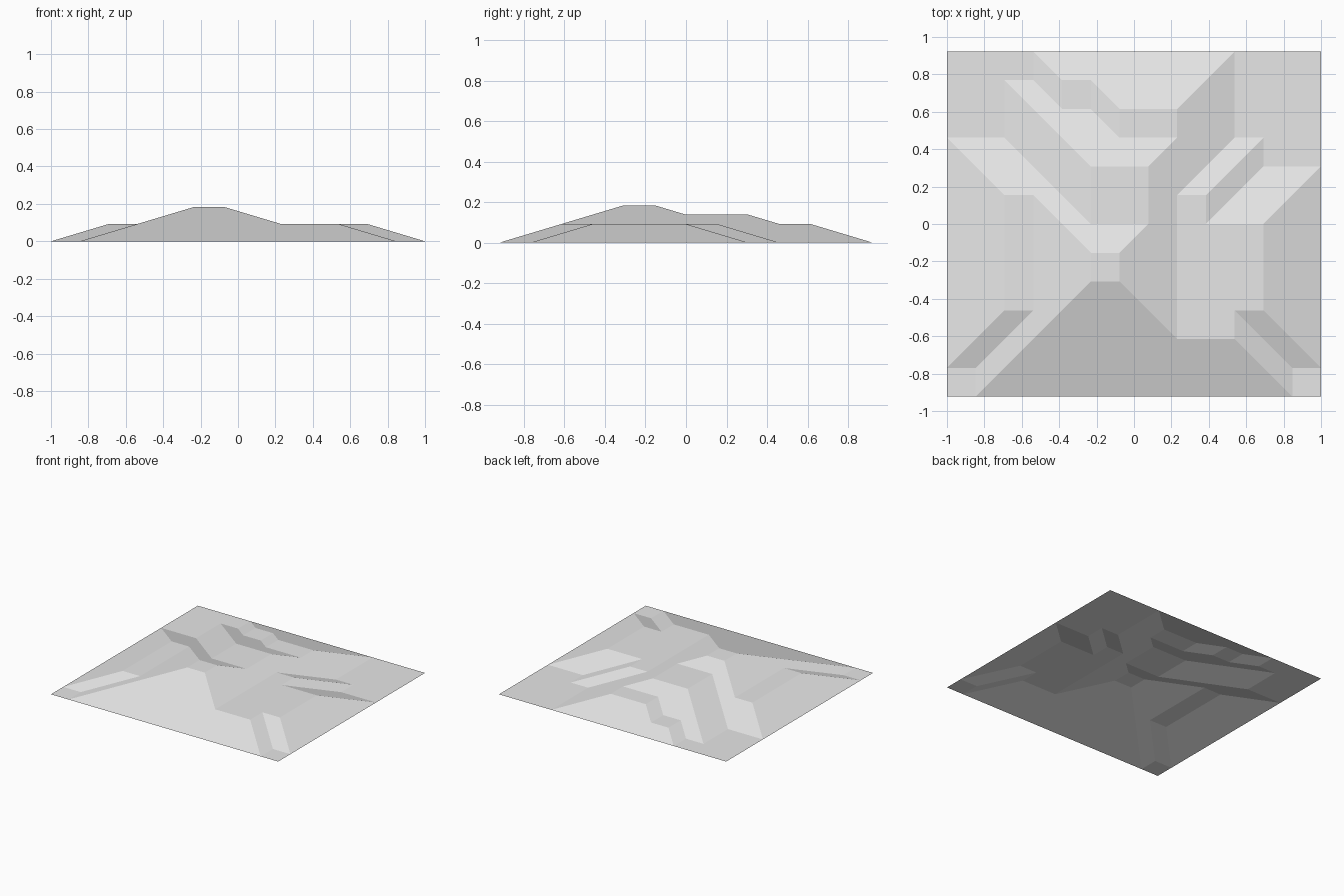
import bpy
import bmesh
import math

cube = bpy.data.objects.get("Cube")
if cube:
    bpy.data.objects.remove(cube, do_unlink=True)

UNIT = 1 / 13      # plan module
RISE = 0.3         # slope of every bank

# Flat-topped mounds: base x range, base y range, cap height (in modules of slope)
MOUNDS = [
    (-13, 5, -10, 6, 4),    # west terrace
    (-11, 7, -12, 6, 8),    # summit
    (-9, 7, -8, 10, 6),     # north shoulder
    (-7, 7, -4, 12, 2),     # north low step
    (-5, 7, -4, 12, 4),     # north high step
    (-11, 11, -12, 4, 4),   # front terrace
    (-7, 13, -10, 4, 4),    # east terrace
    (-9, 9, -8, 6, 4),      # north-east step
]


def height(x, y):
    """Highest mound at a point, or the ground."""
    return max([0] + [min(cap, x - x0, x1 - x, y - y0, y1 - y)
                      for x0, x1, y0, y1, cap in MOUNDS])


# Ground sheet, with each cell split along its crease
bm = bmesh.new()
xs, ys = range(-13, 14, 2), range(-12, 13, 2)
grid = {(x, y): bm.verts.new((x * UNIT, y * UNIT, height(x, y) * RISE * UNIT))
        for x in xs for y in ys}
for x in xs[:-1]:
    for y in ys[:-1]:
        a, b, c, d = (grid[p] for p in
                      ((x, y), (x + 2, y), (x + 2, y + 2), (x, y + 2)))
        middle = height(x + 1, y + 1) * RISE * UNIT
        if abs((a.co.z + c.co.z) / 2 - middle) <= abs((b.co.z + d.co.z) / 2 - middle):
            triangles = ((a, b, c), (a, c, d))
        else:
            triangles = ((a, b, d), (b, c, d))
        for tri in triangles:
            bm.faces.new(tri)

# Merge coplanar triangles into clean flat facets
bmesh.ops.dissolve_limit(bm, angle_limit=math.radians(1),
                         verts=bm.verts[:], edges=bm.edges[:])
bm.normal_update()

mesh = bpy.data.meshes.new("terraced_hill")
bm.to_mesh(mesh)
bm.free()
hill = bpy.data.objects.new("terraced_hill", mesh)
bpy.context.collection.objects.link(hill)

# Plain grey surface
grey = bpy.data.materials.new("light_grey")
grey.use_nodes = True
color = (0.8, 0.8, 0.8, 1)
grey.diffuse_color = color
bsdf = next(n for n in grey.node_tree.nodes if n.type == 'BSDF_PRINCIPLED')
bsdf.inputs["Base Color"].default_value = color
mesh.materials.append(grey)
